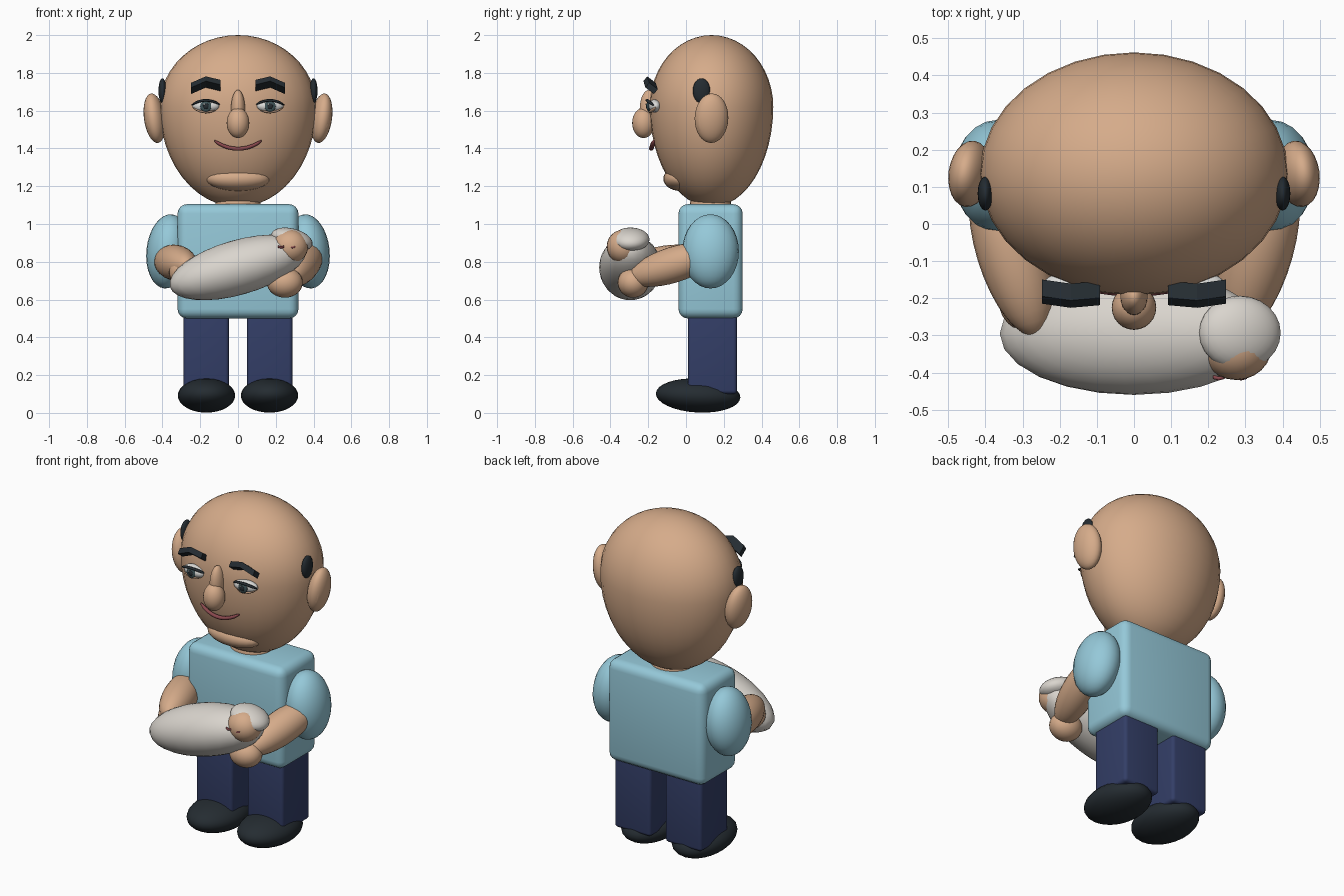
import bpy, bmesh, math
from mathutils import Vector, Matrix, Euler

if "Cube" in bpy.data.objects:
    bpy.data.objects.remove(bpy.data.objects["Cube"])


def material(name, rgb):
    m = bpy.data.materials.new(name)
    m.diffuse_color = (*rgb, 1)
    m.use_nodes = True
    m.node_tree.nodes["Principled BSDF"].inputs["Base Color"].default_value = m.diffuse_color
    return m


SKIN = material("skin", (0.67, 0.41, 0.255))
SHIRT = material("shirt blue", (0.30, 0.58, 0.69))
NAVY = material("trouser navy", (0.033, 0.048, 0.135))
DARK = material("dark hair and shoes", (0.018, 0.025, 0.031))
CLOTH = material("blanket white", (0.70, 0.665, 0.615))
WHITE = material("eye white", (0.72, 0.72, 0.70))
IRIS = material("iris grey", (0.05, 0.09, 0.10))
LIP = material("lip red", (0.25, 0.065, 0.075))


def finish(name, bm, mat, smooth=True):
    bmesh.ops.recalc_face_normals(bm, faces=bm.faces)
    me = bpy.data.meshes.new(name)
    bm.to_mesh(me)
    bm.free()
    me.materials.append(mat)
    for p in me.polygons:
        p.use_smooth = smooth
    ob = bpy.data.objects.new(name, me)
    bpy.context.collection.objects.link(ob)
    return ob


def ball(name, c, r, mat, rot=(0, 0, 0), seg=24, rings=16, low=None):
    """Ellipsoid; low gives a longer lower radius for egg shapes."""
    bm = bmesh.new()
    bmesh.ops.create_uvsphere(bm, u_segments=seg, v_segments=rings, radius=1)
    for v in bm.verts:
        v.co = Vector((v.co.x * r[0], v.co.y * r[1],
                       v.co.z * (low if low and v.co.z < 0 else r[2])))
    e = Euler([math.radians(a) for a in rot]).to_matrix().to_4x4()
    bm.transform(Matrix.Translation(c) @ e)
    return finish(name, bm, mat)


def limb(name, a, b, r, mat):
    """Stretched ellipsoid between two points."""
    a, b = Vector(a), Vector(b)
    ob = ball(name, (0, 0, 0), (r, r, (b - a).length / 2), mat)
    q = (b - a).to_track_quat('Z', 'Y').to_matrix().to_4x4()
    ob.data.transform(Matrix.Translation((a + b) / 2) @ q)
    return ob


def box(name, lo, hi, bevel, mat):
    bm = bmesh.new()
    bmesh.ops.create_cube(bm, size=1)
    for v in bm.verts:
        v.co = Vector([lo[i] + (v.co[i] + 0.5) * (hi[i] - lo[i]) for i in range(3)])
    bmesh.ops.bevel(bm, geom=bm.edges[:], offset=bevel, segments=4, profile=0.5,
                    affect='EDGES')
    ob = finish(name, bm, mat)
    bpy.context.view_layer.objects.active = ob
    ob.select_set(True)
    bpy.ops.object.shade_smooth_by_angle(angle=math.radians(35))
    ob.select_set(False)
    return ob


def strip(name, pts, u, v, mat, n=4, taper=1.0):
    """Sweep an n-sided section spanned by u and v along points."""
    bm = bmesh.new()
    u, v = Vector(u), Vector(v)
    rows = []
    for i, p in enumerate(pts):
        k = taper if i in (0, len(pts) - 1) else 1
        ang = [2 * math.pi * (j + 0.5) / n for j in range(n)]
        rows.append([bm.verts.new(Vector(p) + k * (u * math.cos(a) + v * math.sin(a)))
                     for a in ang])
    for r0, r1 in zip(rows, rows[1:]):
        for j in range(n):
            bm.faces.new((r0[j], r0[(j + 1) % n], r1[(j + 1) % n], r1[j]))
    bm.faces.new(rows[0])
    bm.faces.new(rows[-1])
    return finish(name, bm, mat, smooth=n > 4)


# Head, chin, neck and nose
ball("head", (0, 0.135, 1.62), (0.415, 0.327, 0.38), SKIN, seg=32, rings=24, low=0.53)
ball("chin", (0, -0.03, 1.24), (0.17, 0.09, 0.065), SKIN)
ball("neck", (0, 0.13, 1.10), (0.12, 0.11, 0.09), SKIN)
ball("nose_bridge", (0, -0.195, 1.61), (0.037, 0.05, 0.10), SKIN)
ball("nose_tip", (0, -0.225, 1.535), (0.06, 0.06, 0.08), SKIN)

# Mouth
mouth = [(x, -0.184 + 0.9 * x * x, 1.398 + 2.7 * x * x)
         for x in [-0.125 + 0.25 * i / 12 for i in range(13)]]
strip("mouth", mouth, (0, 0.012, 0), (0, 0, 0.011), LIP, n=8, taper=0.5)

# Torso
box("torso", (-0.32, -0.04, 0.50), (0.32, 0.30, 1.105), 0.05, SHIRT)

for s, side in ((-1, "right"), (1, "left")):
    # Ears and sideburns
    ball(side + "_ear", (s * 0.442, 0.135, 1.56), (0.055, 0.09, 0.132), SKIN, (0, s * 8, s * 8))
    ball(side + "_inner_ear", (s * 0.462, 0.085, 1.55), (0.026, 0.03, 0.075), SKIN, (0, s * 8, 0))
    ball(side + "_sideburn", (s * 0.40, 0.082, 1.705), (0.021, 0.046, 0.066), DARK, seg=16)

    # Eyes with iris, pupil, glint and lids
    ball(side + "_eye", (s * 0.17, -0.168, 1.625), (0.072, 0.034, 0.034), WHITE, (0, 0, s * 8))
    ball(side + "_iris", (s * 0.17, -0.198, 1.624), (0.030, 0.010, 0.030), IRIS)
    ball(side + "_pupil", (s * 0.17, -0.205, 1.624), (0.016, 0.007, 0.016), DARK, seg=12, rings=8)
    ball(side + "_glint", (s * 0.17 - 0.009, -0.211, 1.634), (0.005, 0.003, 0.005), WHITE,
         seg=8, rings=6)
    t = [i / 8 * 2 - 1 for i in range(9)]
    lid = [(s * (0.17 + 0.076 * a), -0.205 + 0.03 * a * a, 1.655 - 0.025 * a * a) for a in t]
    strip(side + "_lash", lid, (0, 0.010, 0), (0, 0, 0.007), DARK, n=6, taper=0.5)
    lower = [(s * (0.17 + 0.07 * a), -0.188 + 0.025 * a * a, 1.592 + 0.025 * a * a) for a in t]
    strip(side + "_lower_lid", lower, (0, 0.010, 0), (0, 0, 0.006), SKIN, n=6, taper=0.5)

    # Eyebrow
    brow = [(s * 0.092, -0.186, 1.733), (s * 0.17, -0.193, 1.752), (s * 0.248, -0.182, 1.718)]
    strip(side + "_eyebrow", brow, (0, 0.032, -0.024), (0, 0.014, 0.018), DARK)

    # Sleeve, leg and shoe
    ball(side + "_sleeve", (s * 0.37, 0.13, 0.855), (0.115, 0.15, 0.197), SHIRT, (0, s * -6, 0))
    x0, x1 = sorted((s * 0.048, s * 0.288))
    box(side + "_leg", (x0, 0.01, 0.10), (x1, 0.27, 0.56), 0.02, NAVY)
    ball(side + "_shoe", (s * 0.167, 0.064, 0.092), (0.152, 0.224, 0.09), DARK, (-3, 0, 0))

# Forearms and hands
limb("right_forearm", (-0.40, 0.16, 0.81), (-0.26, -0.30, 0.78), 0.095, SKIN)
ball("right_hand", (-0.285, -0.205, 0.745), (0.08, 0.085, 0.08), SKIN)
limb("left_forearm", (0.40, 0.17, 0.86), (0.27, -0.30, 0.71), 0.095, SKIN)
ball("left_hand", (0.248, -0.28, 0.69), (0.095, 0.082, 0.08), SKIN)

# Swaddled baby
ball("blanket", (0.0, -0.295, 0.77), (0.375, 0.165, 0.145), CLOTH, (0, -16, 0))
ball("baby_head", (0.275, -0.33, 0.88), (0.096, 0.09, 0.09), SKIN)
ball("baby_cap", (0.285, -0.293, 0.918), (0.113, 0.10, 0.058), CLOTH, (0, 15, 0))
for x, side in ((0.228, "right"), (0.288, "left")):
    eye = [(x + 0.016 * a, -0.416 + 0.004 * a * a, 0.876 + 0.004 * a * a) for a in (-1, 0, 1)]
    strip("baby_%s_eye" % side, eye, (0, 0.006, 0), (0, 0, 0.006), LIP, n=6)
